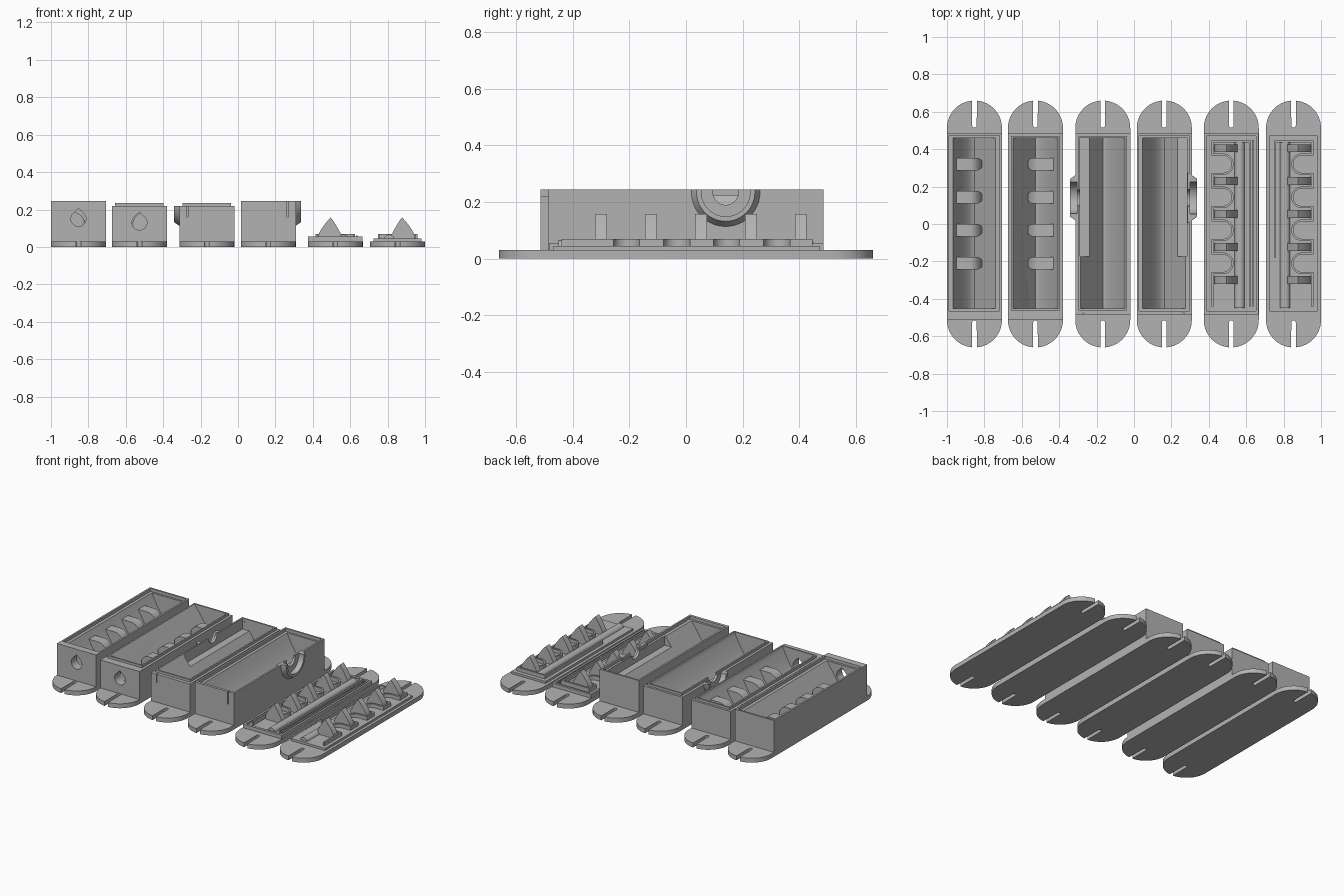
import bpy, bmesh, math
from mathutils import Matrix, Vector

if "Cube" in bpy.data.objects:
    bpy.data.objects.remove(bpy.data.objects["Cube"])

grey = bpy.data.materials.new("plain grey")
grey.diffuse_color = (0.45, 0.45, 0.45, 1)
grey.use_nodes = True
grey.node_tree.nodes["Principled BSDF"].inputs["Base Color"].default_value = grey.diffuse_color
RIB_Y = (-0.21, -0.033, 0.143, 0.32)
FIN_Y = (-0.30, -0.123, 0.053, 0.23, 0.405)
cx, side = 0.0, 1          # centre and mirror direction of the current unit


def finish(bm, name):
    # place a shape in the current unit, mirrored when side is -1
    for v in bm.verts:
        v.co.x = v.co.x * side + cx
    bmesh.ops.recalc_face_normals(bm, faces=bm.faces)
    me = bpy.data.meshes.new(name)
    bm.to_mesh(me)
    bm.free()
    me.materials.append(grey)
    ob = bpy.data.objects.new(name, me)
    bpy.context.collection.objects.link(ob)
    return ob


def prism(name, pts, axis, lo, hi):
    # outline in xz (axis y) or xy (axis z), extruded from lo to hi
    bm = bmesh.new()
    if axis == 'y':
        rings = [[bm.verts.new((a, d, b)) for a, b in pts] for d in (lo, hi)]
    else:
        rings = [[bm.verts.new((a, b, d)) for a, b in pts] for d in (lo, hi)]
    n = len(pts)
    for r in rings:
        bm.faces.new(r)
    for i in range(n):
        j = (i + 1) % n
        bm.faces.new((rings[0][i], rings[0][j], rings[1][j], rings[1][i]))
    return finish(bm, name)


def box(name, hw, y0, y1, z0, z1):
    return prism(name, [(-hw, y0), (hw, y0), (hw, y1), (-hw, y1)], 'z', z0, z1)


def cone(name, x0, x1, r0, r1, y, z):
    # round part along x, radius r0 at x0 and r1 at x1
    bm = bmesh.new()
    m = Matrix.Translation(((x0 + x1) / 2, y, z)) @ Matrix.Rotation(math.pi / 2, 4, 'Y')
    bmesh.ops.create_cone(bm, cap_ends=True, segments=48, radius1=r0, radius2=r1,
                          depth=x1 - x0, matrix=m)
    return finish(bm, name)


def combine(ob, other, op='DIFFERENCE'):
    m = ob.modifiers.new("bool", 'BOOLEAN')
    m.operation, m.solver, m.object = op, 'EXACT', other
    dg = bpy.context.evaluated_depsgraph_get()
    me = bpy.data.meshes.new_from_object(ob.evaluated_get(dg))
    ob.modifiers.clear()
    ob.data = me
    bpy.data.objects.remove(other)


def arc(x, y, r, a0, a1, n=16):
    return [(x + r * math.cos(math.radians(a0 + (a1 - a0) * i / n)),
             y + r * math.sin(math.radians(a0 + (a1 - a0) * i / n))) for i in range(n + 1)]


def ribbon(name, path, w, z0, z1):
    # thin wall following a path seen from above
    p = [Vector(q) for q in path]
    left, right = [], []
    for i, q in enumerate(p):
        a = (q - p[i - 1]).normalized() if i else (p[1] - q).normalized()
        b = (p[i + 1] - q).normalized() if i < len(p) - 1 else a
        t = (a + b).normalized()
        k = w / 2 / max(0.5, t.dot(a))
        n = Vector((-t.y, t.x)) * k
        left.append(tuple(q + n))
        right.append(tuple(q - n))
    return prism(name, left + right[::-1], 'z', z0, z1)


def base_plate():
    # long plate with round ends, each split by a slot
    end = arc(0, 0.513, 0.147, 0, 85)
    end += arc(0, 0.527, 0.012, 0, -180, 8)
    end += arc(0, 0.513, 0.147, 95, 180)
    prism("base_plate", end + [(-x, -y) for x, y in end], 'z', 0, 0.03)


def tray(y0, socket):
    # body with either a sunken rim or a raised lip, and a wedge-shaped trough
    top = 0.245 if socket else 0.22
    ob = box("tray_body", 0.147, y0, 0.485, 0.02, top)
    if socket:
        combine(ob, box("cut", 0.135, -0.466, 0.473, 0.225, 0.3))
    else:
        combine(ob, box("lip", 0.13, -0.462, 0.47, 0.1, 0.236), 'UNION')
    return ob, top


def cut_trough(ob):
    curve = [(0.12 * i / 12, 0.06 + 0.175 * (i / 12) ** 1.5) for i in range(13)]
    combine(ob, prism("cut", [(-0.12, 0.3), (-0.12, 0.235)] + curve + [(0.12, 0.3)],
                      'y', -0.452, 0.46))


def ribbed_tray(socket, hole_z):
    ob, top = tray(-0.513, socket)
    cut_trough(ob)
    # teardrop hole in the front wall
    drop = arc(0, hole_z, 0.04, 140, 400, 28) + [(0, hole_z + 0.057)]
    combine(ob, prism("cut", drop, 'y', -0.6, -0.40))
    # round-nosed ribs on the curved wall
    for y in RIB_Y:
        prof = [(0.13, 0.04), (0.13, 0.185)]
        prof += [(0.025 - 0.07 * math.sin(t * math.pi / 20),
                  0.085 + 0.1 * math.cos(t * math.pi / 20)) for t in range(11)]
        rib = prism("rib", prof + [(-0.045, 0.04)], 'y', y - 0.06, y + 0.06)
        plan = [(0.2, y + 0.034)] + arc(-0.01, y, 0.034, 90, 270) + [(0.2, y - 0.034)]
        combine(rib, prism("cut", plan, 'z', 0, 0.3), 'INTERSECT')


def spout_tray(socket):
    ob, top = tray(-0.485, socket)
    # flared half-round spout on the straight wall
    spout = cone("spout", -0.174, -0.125, 0.103, 0.136, 0.14, 0.235)
    combine(spout, box("cut", 0.3, -0.2, 0.5, top, 0.5))
    combine(ob, spout, 'UNION')
    cut_trough(ob)
    ledge = [(-0.1205, 0.31), (-0.1205, 0.162), (-0.069, 0.162), (-0.04, 0.31)]
    combine(ob, prism("cut", ledge, 'y', -0.175, 0.4595))
    combine(ob, cone("cut", -0.25, -0.137, 0.086, 0.086, 0.14, 0.235))
    combine(ob, cone("cut", -0.25, -0.09, 0.045, 0.045, 0.14, 0.235))
    # thin slit in the front wall
    combine(ob, prism("cut", [(-0.107, 0.16), (-0.1, 0.16), (-0.1, 0.3), (-0.107, 0.3)],
                      'y', -0.5, -0.475))


def fin_plate(framed, wall_end):
    if framed:
        ob = box("plinth", 0.146, -0.483, 0.485, 0.02, 0.055)
        combine(ob, box("cut", 0.132, -0.466, 0.47, 0.042, 0.1))
    else:
        box("plinth", 0.128, -0.468, 0.472, 0.02, 0.045)
    # wavy wall looping round each rib position, then back along the far side
    path = [(0.1, -0.44)]
    for y in RIB_Y:
        path += [(0.1, y - 0.052)] + arc(0.045, y, 0.052, 270, 90) + [(0.1, y + 0.052)]
    path += [(0.1, 0.44), (-0.1, 0.44), (-0.1, wall_end)]
    ribbon("wavy_wall", path, 0.011, 0.03, 0.07)
    if framed:
        ribbon("side_wall", [(-0.116, 0.45), (-0.116, -0.44)], 0.008, 0.03, 0.06)
    # long rounded rod
    rod = [(x, 0.04 + (z - 0.04) * 0.95) for x, z in arc(-0.045, 0.04, 0.027, 0, 180)]
    prism("rod", rod, 'y', -0.45, 0.435)
    # pointed fins
    for y in FIN_Y:
        outer = [(0.09 - 0.065 * (i / 10) ** 1.4, 0.06 + 0.097 * i / 10) for i in range(11)]
        inner = [(0.025 - 0.06 * i / 8, 0.157 - 0.097 * (i / 8) ** 1.2) for i in range(1, 9)]
        prism("fin", [(0.09, 0.03)] + outer + inner + [(-0.035, 0.03)],
              'y', y - 0.021, y + 0.021)


# six units side by side
UNITS = [(-0.853, -1, lambda: ribbed_tray(True, 0.15)),
         (-0.527, 1, lambda: ribbed_tray(False, 0.13)),
         (-0.167, 1, lambda: spout_tray(False)),
         (0.162, -1, lambda: spout_tray(True)),
         (0.520, -1, lambda: fin_plate(True, -0.44)),
         (0.853, 1, lambda: fin_plate(False, -0.18))]
for cx, side, build in UNITS:
    base_plate()
    build()

for ob in bpy.context.scene.objects:
    ob.select_set(True)
    bpy.context.view_layer.objects.active = ob
bpy.ops.object.shade_smooth_by_angle(angle=math.radians(30))
